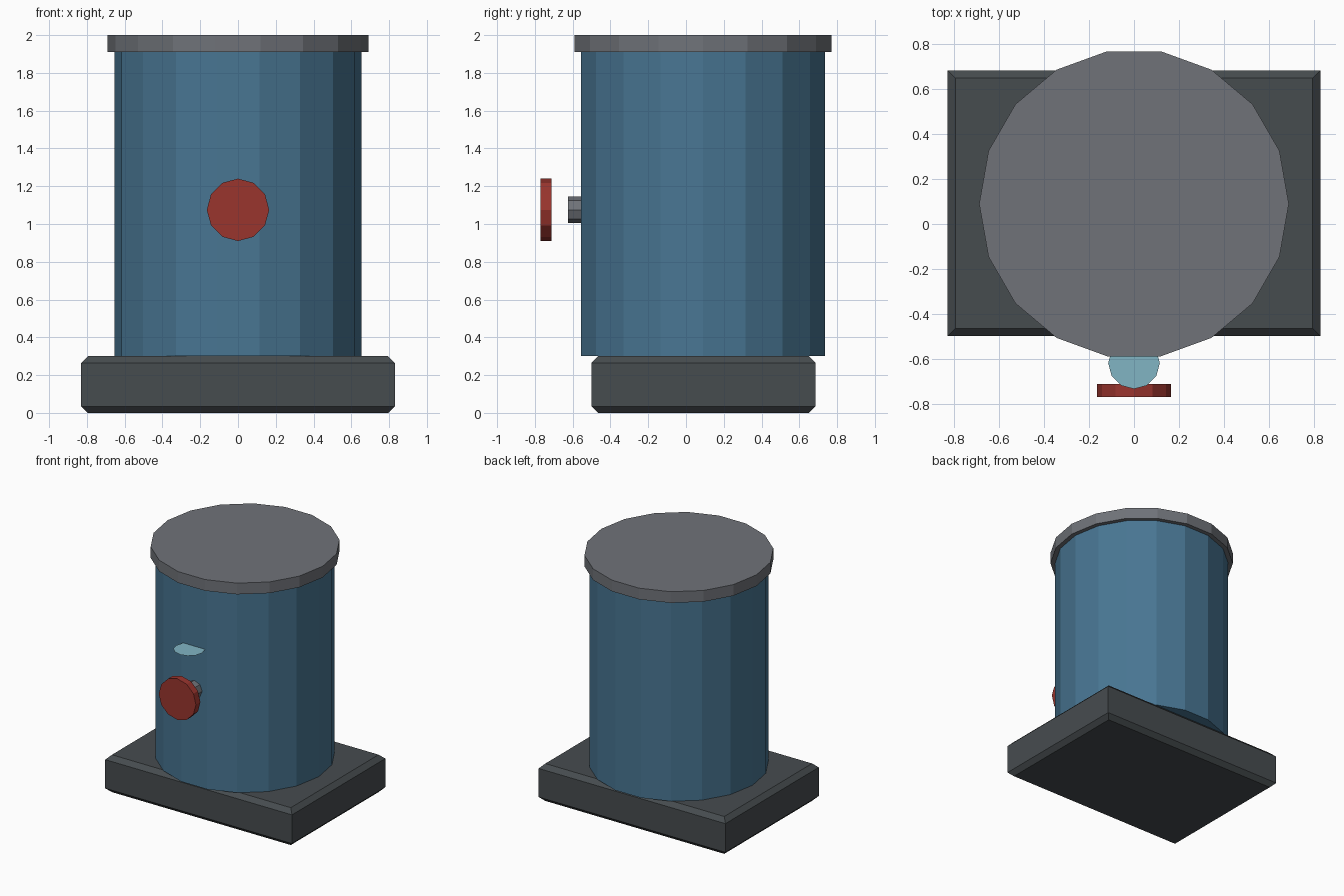
import bpy, bmesh
from math import cos, sin, tau

if "Cube" in bpy.data.objects:
    bpy.data.objects.remove(bpy.data.objects["Cube"])


def material(name, rgb):
    m = bpy.data.materials.new(name)
    m.diffuse_color = (*rgb, 1)
    m.use_nodes = True
    m.node_tree.nodes["Principled BSDF"].inputs["Base Color"].default_value = m.diffuse_color
    return m


def loft(name, rings, mat):
    """Join equal-sized point rings into a capped solid; one ring gives a flat face."""
    bm = bmesh.new()
    loops = [[bm.verts.new(p) for p in ring] for ring in rings]
    n = len(loops[0])
    bm.faces.new(loops[-1])
    if len(loops) > 1:
        bm.faces.new(loops[0][::-1])
    for a, b in zip(loops, loops[1:]):
        for i in range(n):
            j = (i + 1) % n
            bm.faces.new((a[i], a[j], b[j], b[i]))
    if len(loops) > 1:
        bmesh.ops.recalc_face_normals(bm, faces=bm.faces[:])
    mesh = bpy.data.meshes.new(name)
    bm.to_mesh(mesh)
    bm.free()
    mesh.materials.append(mat)
    obj = bpy.data.objects.new(name, mesh)
    bpy.context.collection.objects.link(obj)
    return obj


def circle(n, r, axis, cy_or_cz, level):
    """Ring with a corner on +x; axis 'z' lies flat, axis 'y' faces the front."""
    pts = []
    for i in range(n):
        u, v = r * cos(tau * i / n), cy_or_cz + r * sin(tau * i / n)
        pts.append((u, v, level) if axis == 'z' else (u, level, v))
    return pts


def rectangle(inset, z):
    x, y0, y1 = 0.83 - inset, -0.5 + inset, 0.685 - inset
    return [(-x, y0, z), (x, y0, z), (x, y1, z), (-x, y1, z)]


dark = material("dark_grey", (0.062, 0.072, 0.078))
blue = material("blue_paint", (0.065, 0.18, 0.29))
steel = material("steel", (0.16, 0.17, 0.19))
red = material("red_paint", (0.32, 0.035, 0.027))
glass = material("pale_glass", (0.22, 0.46, 0.55))

# Plinth with chamfered top and bottom rims
c = 0.035
loft("base", [rectangle(c, 0), rectangle(0, c), rectangle(0, 0.3 - c), rectangle(c, 0.3)], dark)

# Tank and its lid
loft("tank_body", [circle(18, 0.655, 'z', 0.09, z) for z in (0.3, 1.91)], blue)
loft("tank_lid", [circle(18, 0.69, 'z', 0.09, z) for z in (1.91, 2.0)], steel)

# Valve stem and hand wheel on the front
loft("valve_stem", [circle(8, 0.07, 'y', 1.075, y) for y in (-0.625, -0.5)], steel)
loft("hand_wheel", [circle(12, 0.165, 'y', 1.075, y) for y in (-0.77, -0.713)], red)

# Thin flat gauge disc above the wheel
loft("gauge_disc", [circle(12, 0.115, 'z', -0.62, 1.42)], glass)
